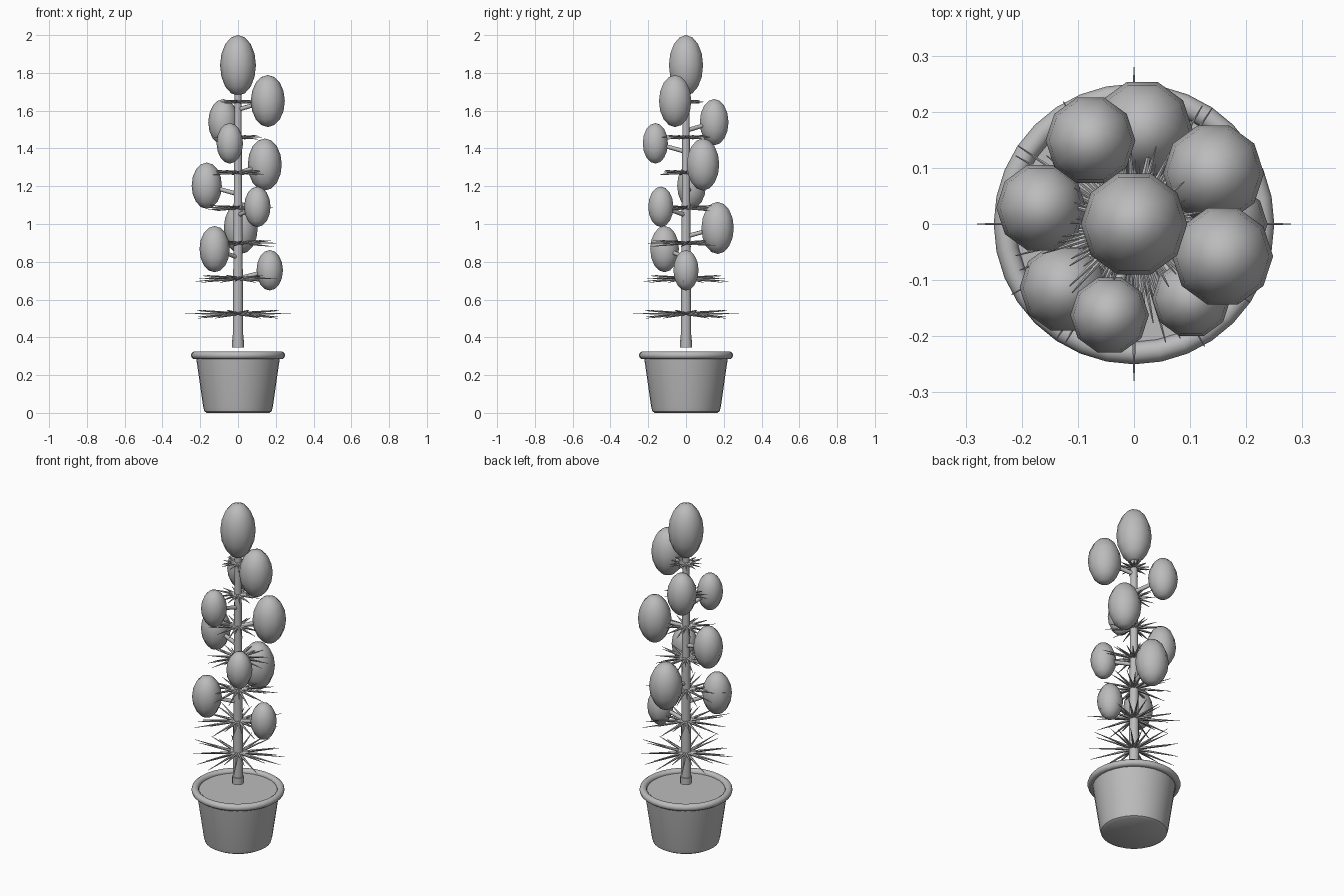
import bpy, bmesh, math
from mathutils import Vector, Matrix

if "Cube" in bpy.data.objects:
    bpy.data.objects.remove(bpy.data.objects["Cube"])

grey = bpy.data.materials.new("plain grey")
grey.use_nodes = True
grey.diffuse_color = (0.5, 0.5, 0.5, 1)
grey.node_tree.nodes["Principled BSDF"].inputs["Base Color"].default_value = (0.5, 0.5, 0.5, 1)


def finish(name, bm, smooth_angle=40):
    """Turn a bmesh into a shaded, named object."""
    bmesh.ops.remove_doubles(bm, verts=bm.verts, dist=1e-5)
    bmesh.ops.recalc_face_normals(bm, faces=bm.faces)
    mesh = bpy.data.meshes.new(name)
    bm.to_mesh(mesh)
    bm.free()
    mesh.materials.append(grey)
    obj = bpy.data.objects.new(name, mesh)
    bpy.context.collection.objects.link(obj)
    bpy.ops.object.select_all(action="DESELECT")
    obj.select_set(True)
    bpy.context.view_layer.objects.active = obj
    bpy.ops.object.shade_smooth_by_angle(angle=math.radians(smooth_angle))
    return obj


def lathe(name, profile, sides, centre=(0, 0, 0), smooth_angle=40):
    """Spin a profile of (radius, height) points round the vertical axis."""
    bm = bmesh.new()
    verts = [bm.verts.new((r, 0, z)) for r, z in profile]
    edges = [bm.edges.new(pair) for pair in zip(verts, verts[1:])]
    bmesh.ops.spin(bm, geom=verts + edges, cent=(0, 0, 0), axis=(0, 0, 1),
                   angle=math.tau, steps=sides)
    bmesh.ops.translate(bm, verts=bm.verts, vec=centre)
    return finish(name, bm, smooth_angle)


def add_rod(bm, start, end, r1, r2, sides):
    """Tapered rod between two points."""
    start, end = Vector(start), Vector(end)
    axis = end - start
    turn = axis.to_track_quat("Z", "Y").to_matrix().to_4x4()
    bmesh.ops.create_cone(bm, cap_ends=True, segments=sides, radius1=r1, radius2=r2,
                          depth=axis.length,
                          matrix=Matrix.Translation((start + end) / 2) @ turn)


def egg(name, centre, radius, height, rings=8):
    """Upright ellipsoid."""
    angles = [math.pi * i / rings for i in range(rings + 1)]
    lathe(name, [(radius * math.sin(a), -height * math.cos(a)) for a in angles],
          10, centre, 80)


# Pot with a rolled rim and a soil disc
lathe("pot", [(0, 0), (0.165, 0), (0.178, 0.008), (0.184, 0.03), (0.223, 0.3),
              (0.212, 0.305)], 32)
lathe("soil", [(0.22, 0.305), (0, 0.305)], 32)
ring = [math.tau * i / 10 for i in range(11)]
lathe("pot_rim", [(0.23 + 0.02 * math.cos(a), 0.305 + 0.02 * math.sin(a)) for a in ring], 32,
      smooth_angle=60)

# Stem
lathe("stem", [(0, 0.345), (0.032, 0.345), (0.032, 0.385), (0.028, 0.386),
               (0.018, 1.7), (0, 1.7)], 12)

# Whorls of needles, shorter towards the top
lengths = (1, 0.78, 0.9, 0.72, 0.87, 0.8)
tilts = (0, 0.09, -0.07, 0.05, -0.1, 0.07)
for w in range(7):
    bm = bmesh.new()
    z = 0.525 + 0.187 * w
    reach = 0.28 - 0.03 * w
    for k in range(24):
        a = math.tau * k / 24 + math.radians(56) * w
        length = reach * lengths[k % 6]
        tip = (length * math.cos(a), length * math.sin(a), z + length * tilts[k % 6])
        add_rod(bm, (0, 0, z), tip, 0.009, 0.001, 5)
    finish(f"needle_whorl_{w + 1}", bm)

# Egg-shaped fruit spiralling up the stem, each on a short stalk
for i in range(9):
    a = math.radians(-137.5 * i)
    z = 0.755 + 0.112 * i
    x, y = 0.168 * math.cos(a), 0.168 * math.sin(a)
    radius = 0.07 + 0.01 * (i % 3)
    egg(f"fruit_{i + 1}", (x, y, z), radius, radius * 1.53)
    bm = bmesh.new()
    add_rod(bm, (0, 0, z - 0.045), (x, y, z), 0.012, 0.01, 8)
    finish(f"fruit_stalk_{i + 1}", bm, 50)
egg("top_fruit", (0, 0, 1.84), 0.095, 0.16)
